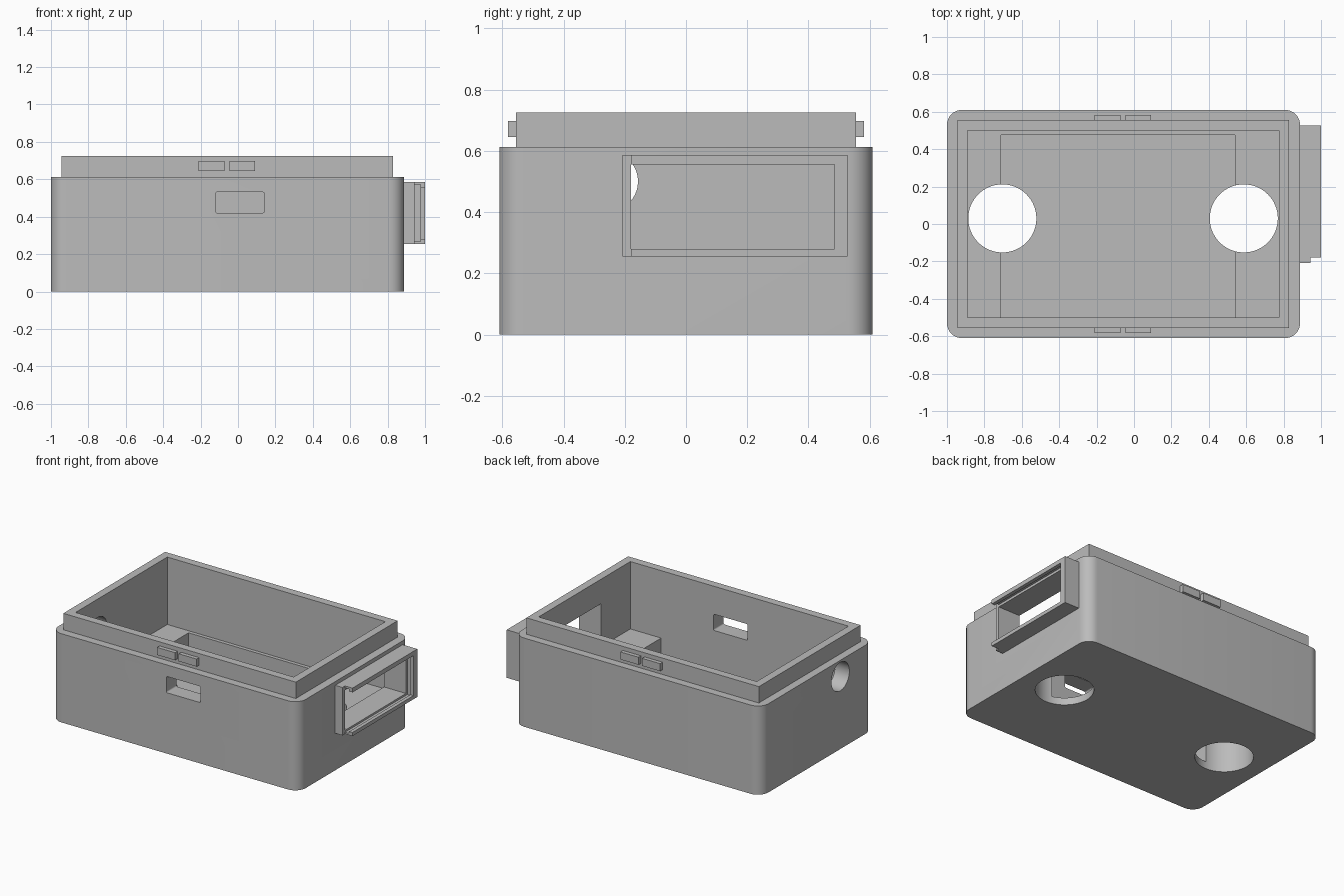
import bpy
import bmesh
import math
from mathutils import Matrix, Vector

cube = bpy.data.objects.get("Cube")
if cube:
    bpy.data.objects.remove(cube, do_unlink=True)

grey = bpy.data.materials.new("plain grey plastic")
grey.use_nodes = True
GREY = (0.5, 0.5, 0.5, 1)
grey.diffuse_color = GREY
grey.node_tree.nodes["Principled BSDF"].inputs["Base Color"].default_value = GREY


def finish(name, bm):
    mesh = bpy.data.meshes.new(name)
    bm.to_mesh(mesh)
    bm.free()
    mesh.materials.append(grey)
    obj = bpy.data.objects.new(name, mesh)
    bpy.context.collection.objects.link(obj)
    return obj


def box(name, xs, ys, zs, radius=0, axis=2):
    """Box from ranges; radius rounds the edges running along the axis."""
    bm = bmesh.new()
    bmesh.ops.create_cube(bm, size=1)
    for v in bm.verts:
        v.co = Vector([sum(r) / 2 + c * (r[1] - r[0]) for r, c in zip((xs, ys, zs), v.co)])
    if radius:
        edges = [e for e in bm.edges
                 if abs((e.verts[0].co - e.verts[1].co).normalized()[axis]) > 0.9]
        bmesh.ops.bevel(bm, geom=edges, offset=radius, segments=8,
                        profile=0.5, affect='EDGES')
    return finish(name, bm)


def cylinder(name, centre, radius, depth, rotation=Matrix()):
    bm = bmesh.new()
    bmesh.ops.create_cone(bm, cap_ends=True, segments=64, radius1=radius,
                          radius2=radius, depth=depth,
                          matrix=Matrix.Translation(centre) @ rotation)
    return finish(name, bm)


def cut(obj, cutters):
    for c in cutters:
        c.hide_render = True
        mod = obj.modifiers.new("cut", 'BOOLEAN')
        mod.operation = 'DIFFERENCE'
        mod.solver = 'EXACT'
        mod.object = c
        bpy.context.view_layer.objects.active = obj
        bpy.ops.object.modifier_apply(modifier=mod.name)
        bpy.data.objects.remove(c, do_unlink=True)


def smooth(obj):
    bpy.ops.object.select_all(action='DESELECT')
    obj.select_set(True)
    bpy.context.view_layer.objects.active = obj
    bpy.ops.object.shade_smooth_by_angle(angle=math.radians(30))


# Shared openings
CAVITY_X, CAVITY_Y = (-0.89, 0.775), (-0.5, 0.5)
WINDOW_Y, WINDOW_Z = (-0.18, 0.485), (0.28, 0.556)
RIM_Z = 0.612

# Main box: stepped cavity, floor holes, side window, front slot, cable hole
case = box("case_body", (-1, 0.888), (-0.61, 0.61), (0, RIM_Z), radius=0.08)
cut(case, [
    box("cavity", CAVITY_X, CAVITY_Y, (0.26, 0.9)),
    box("floor_pocket", (-0.71, 0.54), (-0.5, 0.475), (0.05, 0.4)),
    cylinder("left_floor_hole", (0.587, 0.03, 0.1), 0.182, 0.6),
    cylinder("right_floor_hole", (-0.704, 0.03, 0.1), 0.182, 0.6),
    box("window", (0.7, 1.1), WINDOW_Y, WINDOW_Z),
    box("front_slot", (-0.12, 0.14), (-0.7, -0.4), (0.42, 0.532), radius=0.01, axis=1),
    cylinder("cable_hole", (-0.95, -0.255, 0.5), 0.098, 0.4,
             Matrix.Rotation(math.pi / 2, 4, 'Y')),
])
smooth(case)

# Raised lip that the cover fits over
lip = box("case_lip", (-0.945, 0.83), (-0.555, 0.555), (RIM_Z, 0.725))
cut(lip, [box("lip_opening", CAVITY_X, CAVITY_Y, (0.5, 0.9))])

# Snap tabs on the front and back of the lip
for side, name in ((-1, "front"), (1, "back")):
    ys = sorted((side * 0.555, side * 0.582))
    box(name + "_right_snap_tab", (-0.21, -0.073), ys, (0.645, 0.697))
    box(name + "_left_snap_tab", (-0.045, 0.092), ys, (0.645, 0.697))

# Slide-in frame around the side window, with grooved rails open to the front
frame = box("window_frame", (0.888, 1), (-0.208, 0.527), (0.255, 0.586))
cut(frame, [
    box("front_step", (0.943, 1.1), (-0.4, -0.18), (0.1, 0.8)),
    box("groove", (0.943, 0.975), (-0.4, 0.5), (0.267, 0.573)),
    box("frame_opening", (0.8, 1.1), WINDOW_Y, WINDOW_Z),
])
